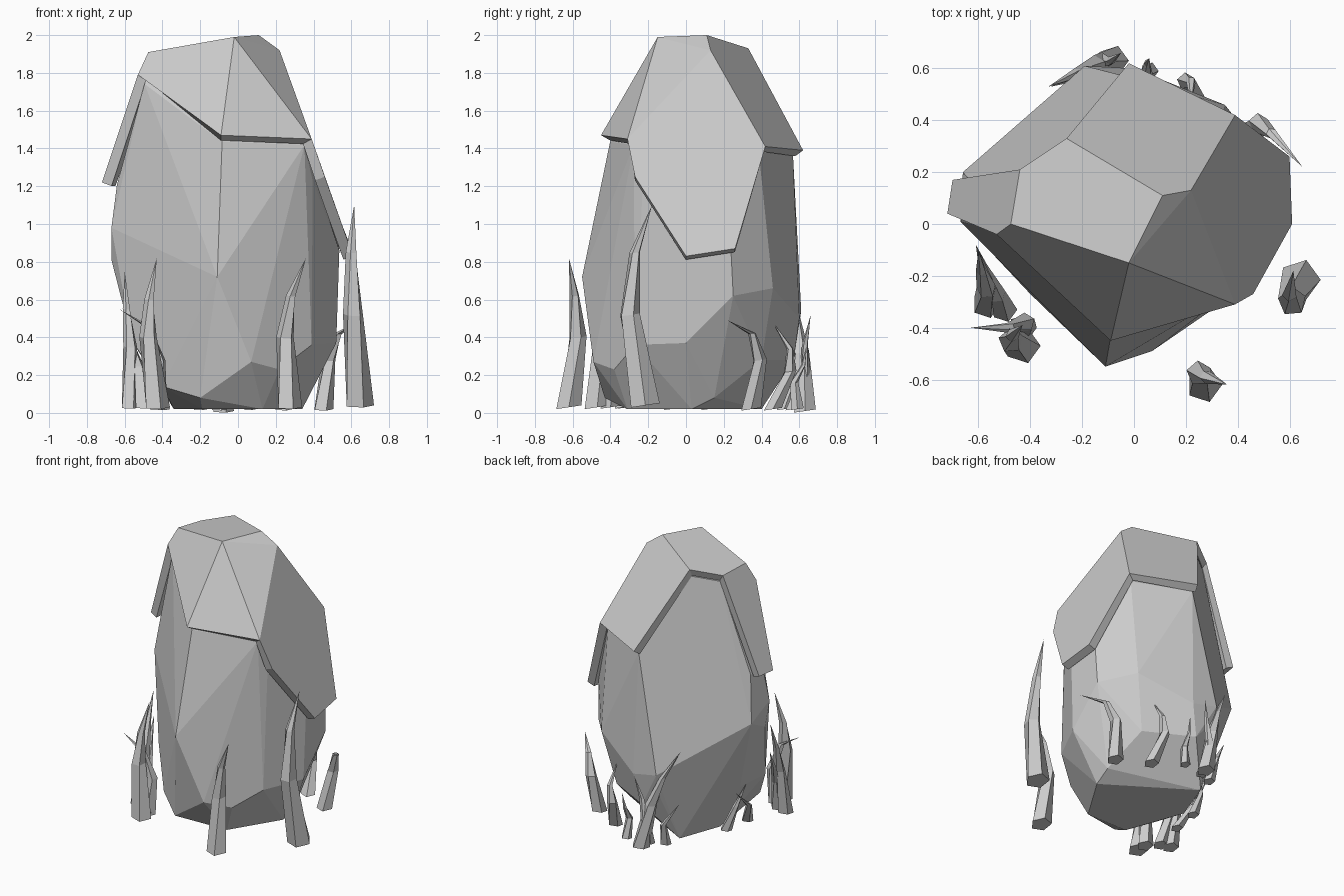
import bpy, bmesh, math
from mathutils import Vector

if "Cube" in bpy.data.objects:
    bpy.data.objects.remove(bpy.data.objects["Cube"])


def finish(bm, name):
    mesh = bpy.data.meshes.new(name)
    bm.to_mesh(mesh)
    bm.free()
    ob = bpy.data.objects.new(name, mesh)
    bpy.context.collection.objects.link(ob)
    return ob


# Faceted layer draped over the top of the boulder
cap = {
    'top_front': (-.02, -.15, 1.99), 'top_right': (.11, .11, 2.0),
    'top_back': (-.26, .33, 1.93), 'top_left': (-.44, .21, 1.89),
    'left_up': (-.475, .0, 1.91), 'left': (-.53, -.04, 1.79),
    'brow': (-.09, -.45, 1.47),
    'brow_right': (.39, -.31, 1.45), 'shoulder': (.22, .13, 1.92),
    'side_a': (.46, -.27, 1.25), 'side_b': (.61, 0, .83),
    'side_c': (.60, .26, .87), 'back_right': (.39, .42, 1.41),
    'back': (-.02, .62, 1.39),
    'flap_back': (-.70, .17, 1.22), 'flap_front': (-.72, .04, 1.22),
}
cap_faces = [
    'top_front top_right top_back top_left left_up',
    'left_up left brow top_front',
    'top_front brow brow_right', 'top_front brow_right shoulder',
    'top_front shoulder top_right',
    'shoulder brow_right side_a side_b side_c back_right',
    'top_right shoulder back_right back top_back',
    'top_left flap_back flap_front left left_up',
]
bm = bmesh.new()
vs = {k: bm.verts.new(p) for k, p in cap.items()}
for f in cap_faces:
    bm.faces.new([vs[k] for k in f.split()])
bmesh.ops.recalc_face_normals(bm, faces=bm.faces)
bm.faces.ensure_lookup_table()
if bm.faces[0].normal.z < 0:
    bmesh.ops.reverse_faces(bm, faces=bm.faces)
cap_ob = finish(bm, "boulder_cap")
mod = cap_ob.modifiers.new("thickness", 'SOLIDIFY')
mod.thickness = .055
mod.offset = -1

# Boulder: convex hull of the tucked-in cap corners and the lower corners
centre = Vector((-.03, .05, 1.1))
points = []
for k, p in cap.items():
    p = Vector(p)
    inset = .08 if k[:4] in ('side', 'flap') else .06
    points.append(p - (p - centre).normalized() * inset)
points += [
    (-.11, -.55, .72), (.07, -.49, .27), (-.20, -.43, .08),
    (.39, -.27, .36), (.52, 0, .37), (.22, -.38, .23),
    (.52, .25, .62), (.35, .46, .66), (-.19, .61, .54),
    (0, .60, .50), (-.67, .01, .98), (-.66, .2, .88), (-.67, .06, .81),
    (-.60, -.03, .58), (-.56, -.10, .38), (-.40, -.27, .14),
    (-.50, .1, .35), (-.17, .58, .42),
    (-.05, .57, .28), (.27, .40, .28), (.35, .15, .08),
    (-.19, -.31, .02), (.13, -.31, .02), (.34, .03, .02),
    (-.23, .40, .02), (-.34, .1, .02),
]
bm = bmesh.new()
for p in points:
    bm.verts.new(p)
bmesh.ops.convex_hull(bm, input=bm.verts)
bmesh.ops.delete(bm, geom=[v for v in bm.verts if not v.link_faces], context='VERTS')
bmesh.ops.dissolve_limit(bm, angle_limit=math.radians(5), verts=bm.verts, edges=bm.edges)
bmesh.ops.recalc_face_normals(bm, faces=bm.faces)
finish(bm, "boulder")


# Bent, tapering five-sided grass blade
def blade(name, radius, *path, sides=5):
    bm = bmesh.new()
    rings = []
    last = len(path) - 1
    for i, p in enumerate(path[:-1]):
        r = radius * (1 - i / last) ** .9
        rings.append([bm.verts.new((p[0] + r * math.cos(a + .4 * i),
                                    p[1] + r * math.sin(a + .4 * i),
                                    p[2] + .15 * r * math.sin(a)))
                      for a in (math.tau * k / sides for k in range(sides))])
    tip = bm.verts.new(path[-1])
    bm.faces.new(rings[0][::-1])
    for k in range(sides):
        n = (k + 1) % sides
        for a, b in zip(rings, rings[1:]):
            bm.faces.new((a[k], a[n], b[n], b[k]))
        bm.faces.new((rings[-1][k], rings[-1][n], tip))
    bmesh.ops.recalc_face_normals(bm, faces=bm.faces)
    finish(bm, name)


# Blades around the base
blade("grass_right", .08, (.64, -.215, .04), (.61, -.30, .52), (.60, -.27, .85), (.615, -.18, 1.1))
blade("grass_front", .07, (.27, -.62, .03), (.25, -.575, .40), (.28, -.59, .62), (.36, -.62, .82))
blade("grass_front_left", .07, (-.43, -.47, .03), (-.475, -.45, .40), (-.47, -.43, .60), (-.43, -.39, .82))
blade("grass_left_lean", .055, (-.43, -.40, .03), (-.42, -.38, .28), (-.48, -.40, .46), (-.63, -.40, .55))
blade("grass_left_tall", .055, (-.57, -.31, .03), (-.57, -.25, .35), (-.59, -.18, .55), (-.60, -.10, .75))
blade("grass_left_mid", .05, (-.50, -.33, .03), (-.53, -.27, .25), (-.58, -.17, .40), (-.61, -.08, .56))
blade("grass_left_low_a", .04, (-.43, -.08, .02), (-.50, 0, .18), (-.50, .15, .32))
blade("grass_left_low_b", .04, (-.40, .12, .02), (-.47, .11, .2), (-.52, .06, .36))
blade("grass_back_right", .055, (.45, .345, .02), (.48, .39, .28), (.53, .35, .42), (.65, .22, .49))
blade("grass_back_mid", .05, (.24, .46, .02), (.20, .55, .22), (.22, .55, .34), (.22, .46, .48))
blade("grass_back_small", .035, (.06, .59, .02), (.05, .57, .16), (.05, .62, .25), (.06, .64, .36))
blade("grass_back_tall", .06, (-.08, .63, .01), (-.15, .61, .32), (-.22, .58, .52), (-.33, .53, .72))
blade("grass_back_upright", .045, (-.10, .57, .02), (-.12, .63, .2), (-.09, .63, .36), (-.05, .66, .52))
blade("grass_back_low", .04, (-.20, .52, .02), (-.22, .57, .18), (-.32, .53, .34))
